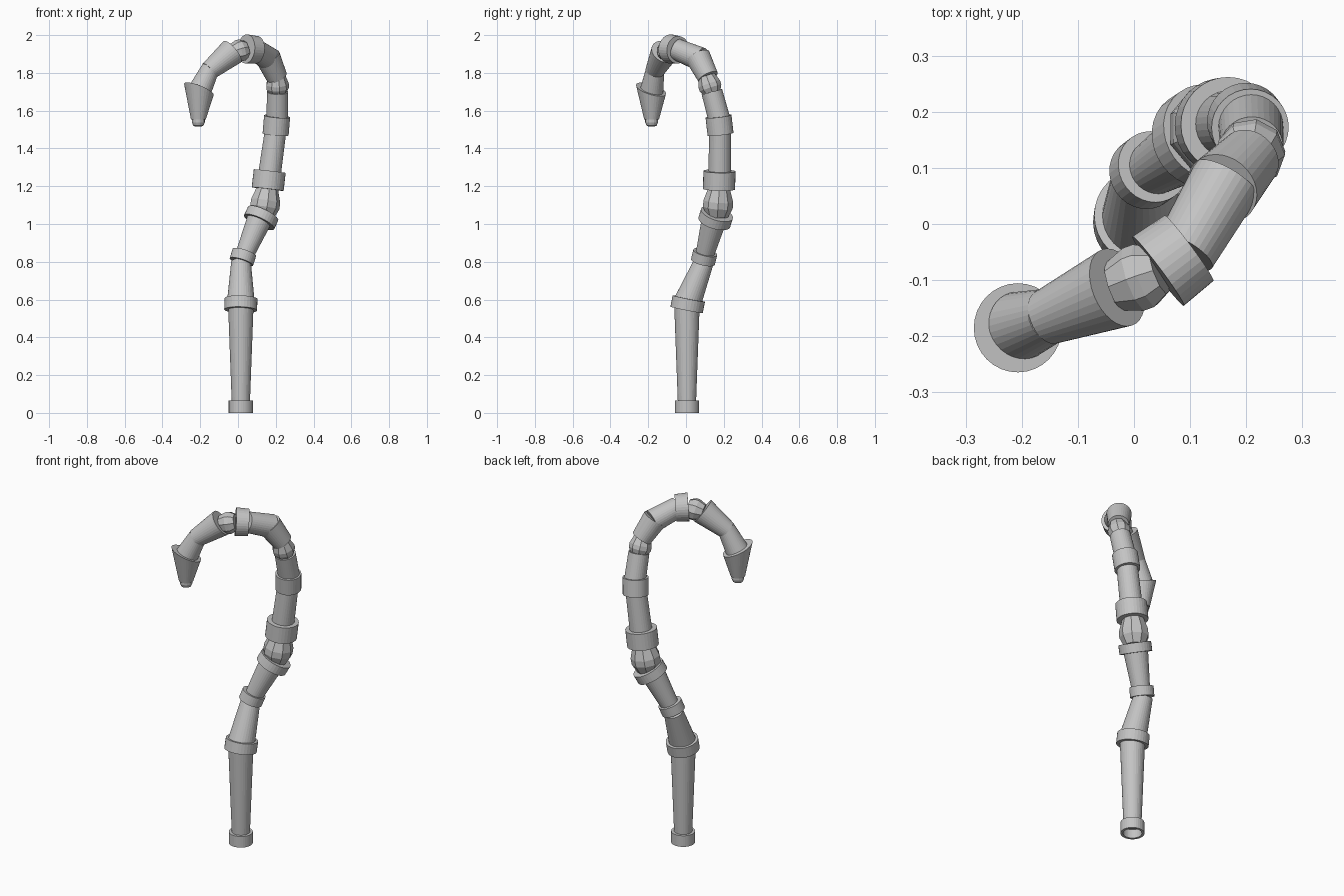
import bpy, bmesh, math
from mathutils import Vector

if "Cube" in bpy.data.objects:
    bpy.data.objects.remove(bpy.data.objects["Cube"])

grey = bpy.data.materials.new("plain_grey")
grey.use_nodes = True
grey.diffuse_color = (0.55, 0.55, 0.55, 1)
bsdf = grey.node_tree.nodes["Principled BSDF"]
bsdf.inputs["Base Color"].default_value = grey.diffuse_color
bsdf.inputs["Roughness"].default_value = 0.7


def turned(name, start, end, profile, sides=32, start_normal=None):
    """Turned solid: profile is (fraction along axis, radius) pairs.
    start_normal cuts the first ring obliquely."""
    a, b = Vector(start), Vector(end)
    axis = (b - a).normalized()
    side = Vector((0, 1, 0)).cross(axis).normalized()
    up = axis.cross(side)
    bm = bmesh.new()
    rings = []
    for i, (t, r) in enumerate(profile):
        ring = []
        for k in range(sides):
            ang = math.tau * k / sides
            off = (side * math.cos(ang) + up * math.sin(ang)) * r
            if i == 0 and start_normal:
                n = Vector(start_normal)
                off -= axis * (off.dot(n) / axis.dot(n))
            ring.append(bm.verts.new(a.lerp(b, t) + off))
        rings.append(ring)
    for lo, hi in zip(rings, rings[1:]):
        for k in range(sides):
            j = (k + 1) % sides
            bm.faces.new((lo[k], lo[j], hi[j], hi[k]))
    bm.faces.new(rings[0])
    bm.faces.new(rings[-1])
    bmesh.ops.recalc_face_normals(bm, faces=bm.faces)
    mesh = bpy.data.meshes.new(name)
    bm.to_mesh(mesh)
    bm.free()
    mesh.materials.append(grey)
    obj = bpy.data.objects.new(name, mesh)
    bpy.context.scene.collection.objects.link(obj)


def tube(name, start, end, r0, r1):
    turned(name, start, end, [(0, r0), (1, r1)])


def knuckle(name, start, end, r_end, r_mid, sides=9):
    turned(name, start, end, [(0, r_end), (0.32, r_mid), (0.55, r_mid), (1, r_end)], sides)


# Foot ferrule with a recessed underside
turned("foot_ferrule", (.015, .005, 0), (.015, .005, .065),
       [(.8, .05), (0, .05), (0, .064), (1, .064), (1, .048)])

# Lower shaft
tube("lower_shaft", (.015, .005, .05), (.015, .005, .56), .048, .067)
tube("lower_collar", (.014, .003, .545), (.016, .015, .605), .087, .087)
tube("leaning_shaft", (.015, .01, .59), (.016, .095, .80), .073, .052)
tube("leaning_collar", (.018, .09, .80), (.034, .102, .85), .065, .065)
tube("bent_shaft", (.036, .10, .84), (.112, .148, 1.02), .049, .066)
tube("bent_collar", (.112, .15, 1.01), (.133, .164, 1.055), .088, .088)

# Middle shaft
knuckle("middle_knuckle", (.132, .165, 1.04), (.155, .176, 1.19), .058, .08)
tube("middle_collar", (.157, .175, 1.185), (.168, .177, 1.28), .085, .085)
tube("upper_shaft", (.168, .178, 1.27), (.197, .18, 1.48), .06, .057)
tube("upper_collar", (.199, .183, 1.475), (.207, .172, 1.57), .069, .069)
tube("neck_shaft", (.208, .175, 1.56), (.21, .137, 1.70), .058, .056)

# Crook
knuckle("neck_knuckle", (.21, .14, 1.69), (.206, .108, 1.785), .045, .061)
tube("crook_rise", (.206, .117, 1.777), (.157, .063, 1.885), .056, .067)
tube("crook_top", (.165, .078, 1.872), (.09, -.05, 1.925), .064, .057)
tube("crook_collar", (.098, -.043, 1.922), (.043, -.084, 1.927), .073, .077)
knuckle("crook_knuckle", (.045, -.083, 1.926), (-.035, -.112, 1.905), .045, .06)
tube("crook_fall", (-.03, -.113, 1.912), (-.155, -.166, 1.81), .073, .05)
tube("crook_drop", (-.145, -.162, 1.825), (-.203, -.182, 1.705), .048, .062)

# Hanging end
turned("end_cone", (-.207, -.185, 1.713), (-.21, -.182, 1.553),
       [(0, .079), (1, .039)], start_normal=(.37, .28, 1))
turned("end_tip", (-.21, -.182, 1.56), (-.21, -.182, 1.517),
       [(0, .034), (.5, .034), (.9, .027), (1, .018)], 16)
